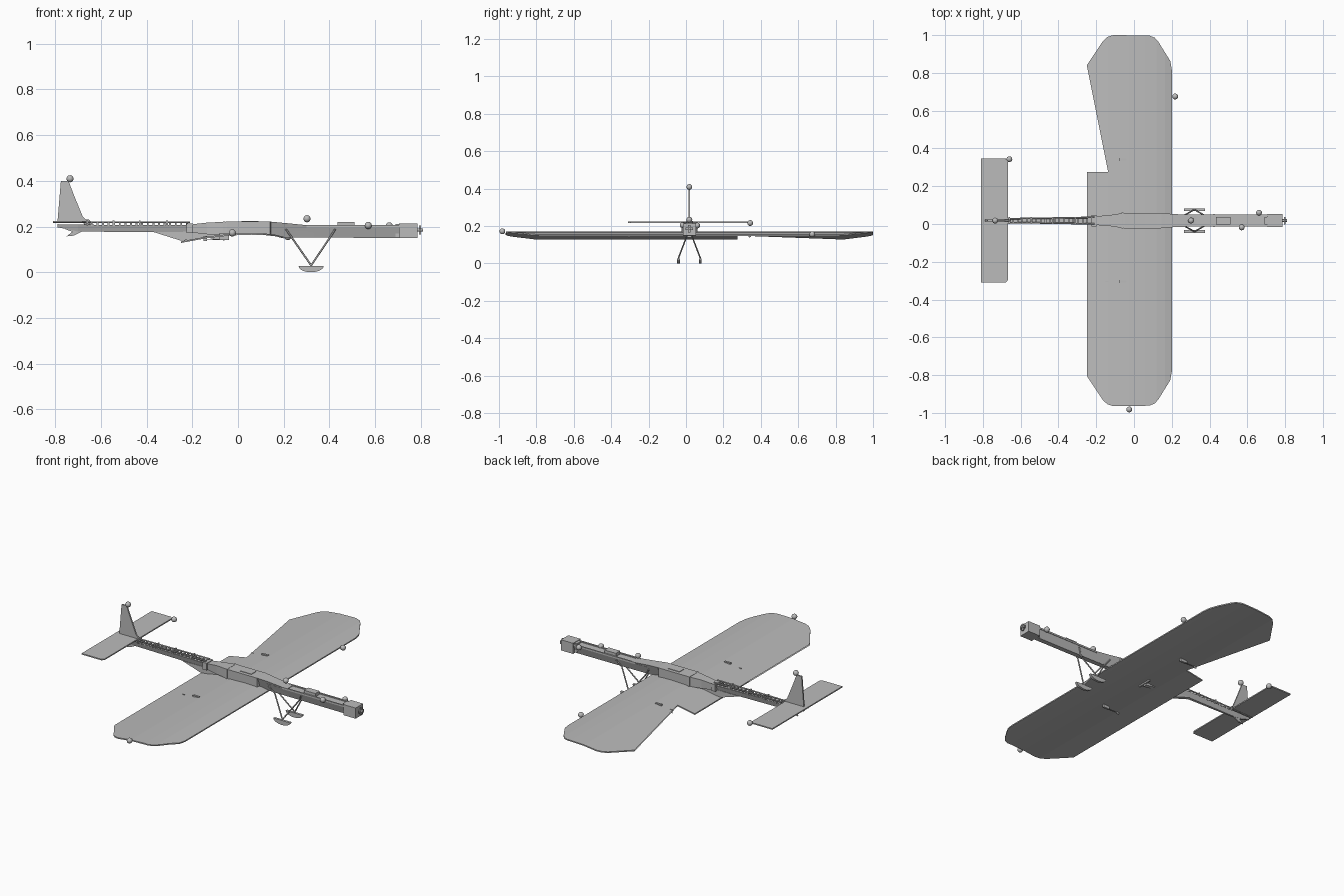
import bpy, bmesh, math
from mathutils import Vector

if "Cube" in bpy.data.objects:
    bpy.data.objects.remove(bpy.data.objects["Cube"])

MID = 0.018   # centre line of the aircraft


def material(name, value):
    m = bpy.data.materials.new(name)
    m.use_nodes = True
    m.diffuse_color = (value, value, value, 1)
    m.node_tree.nodes["Principled BSDF"].inputs["Base Color"].default_value = (value, value, value, 1)
    return m


GREY = material("plain grey", 0.5)


def finish(name, bm):
    bmesh.ops.recalc_face_normals(bm, faces=bm.faces)
    me = bpy.data.meshes.new(name)
    bm.to_mesh(me)
    bm.free()
    me.materials.append(GREY)
    ob = bpy.data.objects.new(name, me)
    ob.location.y = MID
    bpy.context.collection.objects.link(ob)
    return ob


def box(name, x0, x1, y0, y1, z0, z1):
    bm = bmesh.new()
    bmesh.ops.create_cube(bm, size=1)
    for v in bm.verts:
        v.co = ((x0 + x1) / 2 + v.co.x * (x1 - x0), (y0 + y1) / 2 + v.co.y * (y1 - y0),
                (z0 + z1) / 2 + v.co.z * (z1 - z0))
    return finish(name, bm)


def plate(name, pts, y, width):
    """Side profile in x and z, extruded across y."""
    bm = bmesh.new()
    f = bm.faces.new([bm.verts.new((x, y - width / 2, z)) for x, z in pts])
    r = bmesh.ops.extrude_face_region(bm, geom=[f])
    for v in r["geom"]:
        if isinstance(v, bmesh.types.BMVert):
            v.co.y += width
    return finish(name, bm)


def loft(name, stations):
    """Trapezoid sections: x, top half width, bottom half width, bottom z, top z."""
    bm = bmesh.new()
    rings = [[bm.verts.new(p) for p in ((x, -t, z1), (x, t, z1), (x, b, z0), (x, -b, z0))]
             for x, t, b, z0, z1 in stations]
    for a, c in zip(rings, rings[1:]):
        for i in range(4):
            j = (i + 1) % 4
            bm.faces.new((a[i], a[j], c[j], c[i]))
    bm.faces.new(rings[0])
    bm.faces.new(rings[-1])
    return finish(name, bm)


def rod(name, points, radius):
    cu = bpy.data.curves.new(name, "CURVE")
    cu.dimensions = "3D"
    cu.bevel_depth = radius
    cu.bevel_resolution = 1
    cu.use_fill_caps = True
    sp = cu.splines.new("POLY")
    sp.points.add(len(points) - 1)
    for p, co in zip(sp.points, points):
        p.co = (*co, 1)
    cu.materials.append(GREY)
    ob = bpy.data.objects.new(name, cu)
    ob.location.y = MID
    bpy.context.collection.objects.link(ob)


def ball(name, x, y, z):
    bm = bmesh.new()
    bmesh.ops.create_uvsphere(bm, u_segments=20, v_segments=12, radius=0.0155)
    for f in bm.faces:
        f.smooth = True
    ob = finish(name, bm)
    ob.location = (x, y, z)


# Wing: flat outline cut into strips, then bent to a cambered section
CAMBER = [(-0.25, 0.135), (-0.137, 0.156), (-0.03, 0.168), (0.06, 0.171),
          (0.12, 0.169), (0.165, 0.164), (0.2, 0.155)]


def camber(x):
    x = min(max(x, -0.25), 0.2)
    for (a, za), (b, zb) in zip(CAMBER, CAMBER[1:]):
        if x <= b:
            return za + (zb - za) * (x - a) / (b - a)
    return CAMBER[-1][1]


half = [(0.2, 0.8), (0.192, 0.845), (0.13, 0.945), (0.11, 0.968), (0.08, 0.98), (-0.11, 0.982),
        (-0.14, 0.973), (-0.165, 0.95), (-0.25, 0.822), (-0.137, 0.822), (-0.137, 0.257), (-0.25, 0.257)]
outline = half + [(x, -y) for x, y in reversed(half)]
bm = bmesh.new()
bm.faces.new([bm.verts.new((x, y, 0)) for x, y in outline])
bmesh.ops.triangulate(bm, faces=bm.faces[:])
for x, _ in CAMBER[1:-1]:
    bmesh.ops.bisect_plane(bm, geom=bm.verts[:] + bm.edges[:] + bm.faces[:],
                           plane_co=(x, 0, 0), plane_no=(1, 0, 0), dist=1e-5)
for v in bm.verts:
    v.co.z = camber(v.co.x)
bmesh.ops.recalc_face_normals(bm, faces=bm.faces)
if sum(f.normal.z for f in bm.faces) < 0:
    bmesh.ops.reverse_faces(bm, faces=bm.faces[:])
top = bm.faces[:]
lower = bmesh.ops.extrude_face_region(bm, geom=top, use_keep_orig=True)
for v in lower["geom"]:
    if isinstance(v, bmesh.types.BMVert):
        v.co.z -= 0.007
finish("wing", bm)

# Fuselage: tail boom, centre cabin and long nose
loft("tail_boom", [(-0.79, 0.008, 0.004, 0.197, 0.21), (-0.7, 0.012, 0.005, 0.178, 0.208),
                   (-0.2, 0.022, 0.01, 0.174, 0.206), (-0.12, 0.028, 0.013, 0.168, 0.206)])
loft("cabin", [(-0.225, 0.022, 0.018, 0.176, 0.207), (-0.135, 0.028, 0.028, 0.166, 0.217),
               (-0.05, 0.041, 0.04, 0.164, 0.221), (0.14, 0.041, 0.04, 0.164, 0.221),
               (0.145, 0.04, 0.018, 0.16, 0.221), (0.22, 0.034, 0.016, 0.155, 0.214),
               (0.33, 0.031, 0.014, 0.151, 0.203)])
loft("nose_boom", [(0.2, 0.031, 0.014, 0.152, 0.2), (0.72, 0.03, 0.014, 0.15, 0.2)])
plate("belly_fairing", [(-0.37, 0.176), (-0.25, 0.138), (-0.13, 0.15), (-0.06, 0.139),
                        (-0.06, 0.17), (-0.13, 0.178)], 0, 0.024)
box("cabin_hatch", 0.015, 0.09, -0.021, 0.021, 0.219, 0.224)
box("cabin_pillar", -0.065, -0.055, -0.043, 0.043, 0.15, 0.222)
box("boom_collar", -0.225, -0.198, -0.03, 0.03, 0.172, 0.214)

# Rails and ribs along the tops of the booms
for s in (-1, 1):
    loft_x = [(-0.81, s * 0.008, 0.219), (-0.21, s * 0.017, 0.219)]
    rod("tail_rail", loft_x, 0.004)
    box("nose_rail", 0.3, 0.72, s * 0.028 - 0.004, s * 0.028 + 0.004, 0.196, 0.206)
for i in range(18):
    x = -0.64 + i * 0.0245
    box("boom_rib", x - 0.004, x + 0.004, -0.015, 0.015, 0.203, 0.217)
for x in (-0.66, -0.545, -0.43, -0.31):
    box("rail_clip", x - 0.004, x + 0.004, -0.019, 0.019, 0.205, 0.226)

# Nose motor and propeller hub
box("motor_box", 0.705, 0.785, -0.035, 0.035, 0.15, 0.213)
box("motor_collar", 0.69, 0.705, -0.02, 0.02, 0.155, 0.21)
rod("hub_shaft", [(0.78, 0, 0.185), (0.81, 0, 0.185)], 0.008)
box("hub_bar_upright", 0.793, 0.801, -0.006, 0.006, 0.165, 0.205)
box("hub_bar_level", 0.793, 0.801, -0.02, 0.02, 0.179, 0.191)
box("equipment_box", 0.435, 0.51, -0.02, 0.02, 0.198, 0.22)

# Tail surfaces
bm = bmesh.new()
tail = [(-0.81, 0.329), (-0.68, 0.329), (-0.668, 0.315)]
tail += [(x, -y) for x, y in reversed(tail)]
f = bm.faces.new([bm.verts.new((x, y, 0.217)) for x, y in tail])
r = bmesh.ops.extrude_face_region(bm, geom=[f])
for v in r["geom"]:
    if isinstance(v, bmesh.types.BMVert):
        v.co.z += 0.007
finish("tailplane", bm)
plate("tail_fin", [(-0.79, 0.22), (-0.775, 0.4), (-0.742, 0.4), (-0.715, 0.33), (-0.68, 0.245),
                   (-0.655, 0.22)], 0, 0.009)
plate("tail_skid", [(-0.75, 0.157), (-0.72, 0.16), (-0.67, 0.185), (-0.76, 0.19), (-0.725, 0.177)], 0, 0.008)

# Landing gear: splayed V struts on rounded skids
skid = [(0.32 + 0.055 * math.cos(a), 0.027 - 0.027 * math.sin(a))
        for a in [math.pi * i / 10 for i in range(11)]]
for s in (-1, 1):
    plate("skid", skid, s * 0.058, 0.014)
    for x0, x1 in ((0.21, 0.238), (0.425, 0.4)):
        rod("gear_strut", [(x0, s * 0.031, 0.188), (x1, s * 0.013, 0.148), (0.32, s * 0.058, 0.03)], 0.004)

# Wing control units with push rods
for s in (-1, 1):
    y = s * 0.323
    box("wing_servo", -0.08, -0.04, y - 0.006, y + 0.006, 0.142, 0.171)
    rod("push_rod", [(-0.06, y, 0.142), (-0.145, y, 0.145)], 0.002)
    box("control_horn", -0.15, -0.135, y - 0.002, y + 0.002, 0.137, 0.158)

# Ball markers
for name, x, y, z in (("fin_ball", -0.735, MID, 0.409), ("tailplane_ball", -0.66, 0.343, 0.216),
                      ("right_wing_ball", -0.025, -0.982, 0.172), ("left_wing_ball", 0.218, 0.675, 0.156),
                      ("cabin_ball", 0.302, MID, 0.234), ("nose_ball_right", 0.57, -0.018, 0.205),
                      ("nose_ball_left", 0.662, 0.06, 0.203)):
    ball(name, x, y, z)
